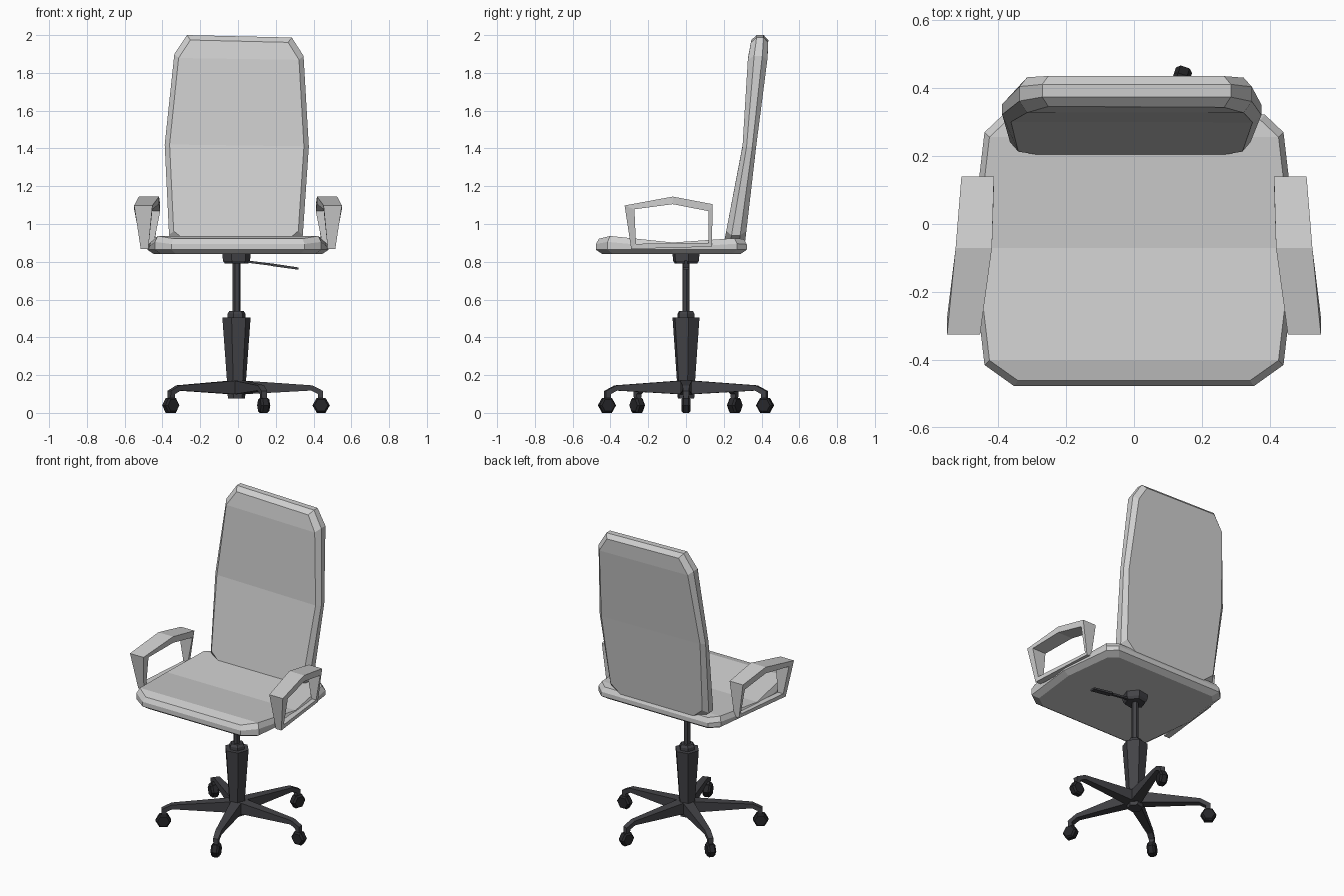
import bpy, bmesh
from math import sin, cos, radians, pi
from mathutils import Matrix, Vector

cube = bpy.data.objects.get("Cube")
if cube:
    bpy.data.objects.remove(cube, do_unlink=True)


def material(name, r, g, b):
    m = bpy.data.materials.new(name)
    m.use_nodes = True
    m.diffuse_color = (r, g, b, 1)
    m.node_tree.nodes["Principled BSDF"].inputs["Base Color"].default_value = (r, g, b, 1)
    return m


LIGHT = material("light grey upholstery", 0.62, 0.62, 0.62)
DARK = material("dark grey metal", 0.056, 0.056, 0.063)
BLACK = material("black caster", 0.02, 0.02, 0.023)


def loft(name, rings, mat, cap="ngon", matrix=None):
    """Join equal rings of points; cap 'ngon', 'strips' (left/right pairs) or 'loop'."""
    bm = bmesh.new()
    vs = [[bm.verts.new(p) for p in ring] for ring in rings]
    n = len(vs[0])
    pairs = list(zip(vs, vs[1:]))
    if cap == "loop":
        pairs.append((vs[-1], vs[0]))
    for a, b in pairs:
        for i in range(n):
            j = (i + 1) % n
            bm.faces.new((a[i], a[j], b[j], b[i]))
    if cap == "ngon":
        bm.faces.new(vs[0])
        bm.faces.new(vs[-1])
    elif cap == "strips":
        for r in (vs[0], vs[-1]):
            for i in range(n // 2 - 1):
                bm.faces.new((r[i], r[i + 1], r[n - 2 - i], r[n - 1 - i]))
    bmesh.ops.recalc_face_normals(bm, faces=bm.faces)
    if matrix:
        bm.transform(matrix)
    me = bpy.data.meshes.new(name)
    bm.to_mesh(me)
    bm.free()
    me.materials.append(mat)
    ob = bpy.data.objects.new(name, me)
    bpy.context.collection.objects.link(ob)
    return ob


def lerp(table, t):
    for (a, u), (b, v) in zip(table, table[1:]):
        if t <= b:
            break
    k = min(max((t - a) / (b - a), 0), 1)
    return u + (v - u) * k


def inset(outline, d, centre):
    """Pull an outline in by roughly d on each side."""
    cx, cy = centre
    w = max(abs(p[0] - cx) for p in outline)
    h = max(abs(p[1] - cy) for p in outline)
    return [(cx + (x - cx) * (1 - d / w), cy + (y - cy) * (1 - d / h)) for x, y in outline]


# Seat: chamfered outline with a dipped top
side = [(-.353, -.477), (-.44, -.415), (-.48, -.07), (-.44, .27), (-.385, .322)]
seat = side + [(-x, y) for x, y in reversed(side)]
mid = (0, -.078)
top_z = [(-.46, .922), (-.40, .937), (-.07, .902), (.26, .925), (.31, .92)]
low, high = inset(seat, .035, mid), inset(seat, .016, mid)
loft("seat", [
    [(x, y, .84) for x, y in low],
    [(x, y, .864) for x, y in seat],
    [(x, y, lerp(top_z, y) - .028) for x, y in seat],
    [(x, y, lerp(top_z, y)) for x, y in high]], LIGHT, "strips")

# Backrest: chamfered panel, leaning back with a bend in the middle
back = [(-.29, .88), (-.365, .94), (-.388, 1.42), (-.337, 1.9), (-.27, 2.0),
        (.285, 1.987), (.347, 1.89), (.375, 1.41), (.343, .94), (.27, .88)]
front_y = [(.88, .197), (1.415, .30), (1.88, .328), (1.98, .347)]
rear_y = [(.88, .31), (1.415, .372), (1.88, .432), (1.98, .436)]
inner = inset(back, .026, (-.007, 1.44))


def panel(outline, k):
    return [(x, lerp(front_y, z) * (1 - k) + lerp(rear_y, z) * k, z) for x, z in outline]


loft("backrest", [panel(inner, 0), panel(back, .3), panel(back, .72), panel(inner, 1)],
     LIGHT, "strips")

# Armrests: closed loops; each station is outer y, z, inner y, z, outer x, inner x
stations = [(-.29, .868, -.265, .895, .515, .475),
            (-.325, 1.098, -.273, 1.078, .55, .453),
            (-.07, 1.145, -.07, 1.105, .525, .418),
            (.14, 1.105, .12, 1.068, .508, .412),
            (.138, .88, .12, .9, .478, .445)]
for label, s in (("left", 1), ("right", -1)):
    loft(label + "_armrest", [
        [(s * xo, yo, zo), (s * xi, yo, zo), (s * xi, yi, zi), (s * xo, yi, zi)]
        for yo, zo, yi, zi, xo, xi in stations], LIGHT, "loop")


def hexagon(r, z, turn=10):
    return [(r * cos(radians(turn) + k * pi / 3), r * sin(radians(turn) + k * pi / 3), z)
            for k in range(6)]


# Column, from the floor hub up to the seat mechanism
shift = Matrix.Translation((-.008, 0, 0))
for name, profile in {
        "hub": [(.046, .075), (.052, .17)],
        "column_sleeve": [(.046, .10), (.076, .505)],
        "column_collar": [(.048, .50), (.048, .525), (.038, .54)],
        "gas_lift": [(.021, .53), (.021, .80)],
        "seat_mechanism": [(.076, .845), (.073, .805), (.062, .79)]}.items():
    loft(name, [hexagon(r, z) for r, z in profile], DARK, matrix=shift)


def box_ring(x, z, hw, hh, tilt=0):
    c, s = cos(radians(tilt)), sin(radians(tilt))
    return [(x + b * hh * s, a * hw, z + b * hh * c)
            for a, b in ((-1, -1), (1, -1), (1, 1), (-1, 1))]


# Height lever
loft("height_lever", [box_ring(.04, .802, .008, .006), box_ring(.17, .786, .008, .006),
                      box_ring(.18, .784, .016, .007), box_ring(.32, .764, .016, .006)], DARK)

# Five legs, each with a hexagonal caster
for k in range(5):
    spin = Matrix.Rotation(radians(72 * k), 4, 'Z')
    loft(f"leg_{k + 1}", [
        box_ring(.0, .135, .034, .038), box_ring(.39, .132, .018, .014, 10),
        box_ring(.437, .108, .016, .016, 60), box_ring(.437, .06, .013, .014, 90)],
        DARK, matrix=spin)
    wheel = [[(.44 + r * cos(i * pi / 3), y, .04 + r * sin(i * pi / 3)) for i in range(6)]
             for y, r in ((-.025, .036), (-.014, .046), (.014, .046), (.025, .036))]
    loft(f"caster_{k + 1}", wheel, BLACK, matrix=spin)
